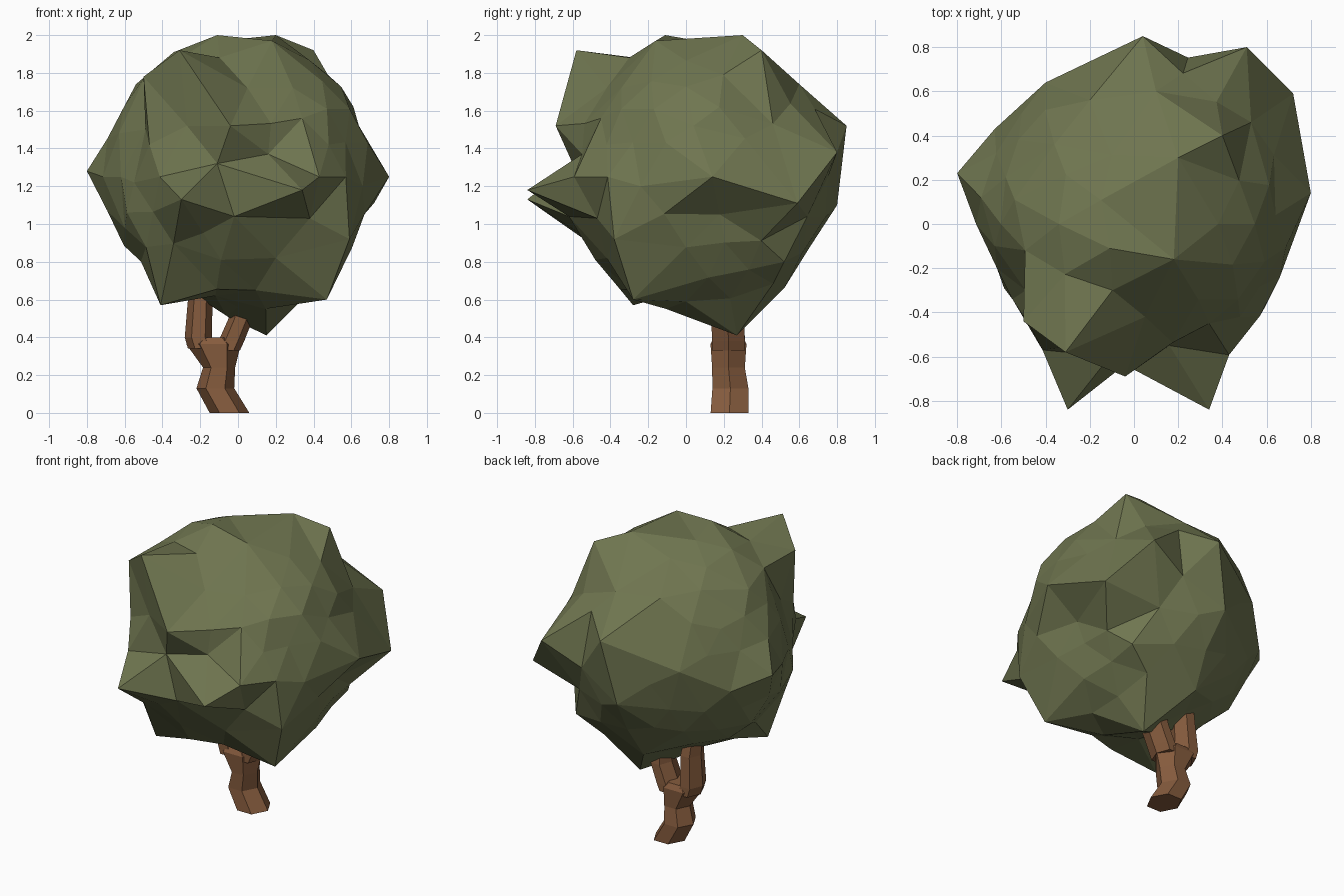
import bpy, bmesh, math, random
from mathutils import Vector

if "Cube" in bpy.data.objects:
    bpy.data.objects.remove(bpy.data.objects["Cube"])

random.seed(4)


def material(name, rgb):
    m = bpy.data.materials.new(name)
    m.diffuse_color = (*rgb, 1)
    m.use_nodes = True
    m.node_tree.nodes["Principled BSDF"].inputs["Base Color"].default_value = m.diffuse_color
    return m


def finish(bm, name, mat):
    bmesh.ops.recalc_face_normals(bm, faces=bm.faces[:])
    me = bpy.data.meshes.new(name)
    bm.to_mesh(me)
    bm.free()
    me.materials.append(mat)
    ob = bpy.data.objects.new(name, me)
    bpy.context.collection.objects.link(ob)
    return ob


leaf = material("leaf green", (0.16, 0.18, 0.08))
bark = material("bark brown", (0.24, 0.107, 0.048))

# Crown: spikes and dents that shape the faceted ball
CENTRE = Vector((0, 0, 1.25))
FEATURES = [Vector(p) for p in (
    (-.31, -.58, 1.92), (-.30, -.84, 1.13), (.34, -.84, 1.18), (.15, .27, .41),
    (-.41, -.28, .57), (.47, -.28, .60), (.80, .14, 1.25), (-.80, .23, 1.28),
    (.51, .80, 1.38), (.72, .59, 1.11), (.04, .85, 1.52), (-.50, -.44, 1.78),
    (-.04, -.69, 1.52), (-.11, -.11, 2.0), (.20, .30, 2.0), (.40, .40, 1.92),
    (.18, -.16, 1.97), (-.11, -.60, 1.32), (.05, -.42, 1.72), (.34, -.45, 1.56),
    (.16, -.55, 1.37), (-.02, -.62, 1.04), (-.09, -.48, .81), (.59, -.38, .92),
    (.66, -.24, 1.20), (.53, .46, 1.53), (.45, .52, .80), (-.05, .80, 1.10),
    (-.63, .43, 1.20), (-.40, .64, 1.35), (-.60, -.14, .98), (-.05, .52, .66),
    (.60, .18, 1.05), (-.12, -.10, .62), (-.15, .30, .64), (.20, -.42, .82),
    (-.36, .36, 1.78), (.64, .04, 1.52), (-.20, .56, 1.76), (-.34, 0, 1.91),
    (-.54, .11, 1.74), (-.63, -.10, 1.48), (-.27, -.55, 1.52),
    (-.49, -.30, 1.50), (.48, -.42, 1.42), (-.55, -.34, 1.22),
    (.10, .60, 1.74), (.38, -.47, 1.03))]


def build_crown():
    dirs = [(p - CENTRE).normalized() for p in FEATURES]
    radii = [(p - CENTRE).length for p in FEATURES]
    # features plus evenly spread fill points, skinned on a unit ball
    ball = bmesh.new()
    bmesh.ops.create_icosphere(ball, subdivisions=3, radius=1)
    fill = [v.co.copy() for v in ball.verts
            if min((v.co - d).length for d in dirs) >= 0.22]
    ball.free()
    bm = bmesh.new()
    for co in dirs + fill:
        bm.verts.new(co)
    bmesh.ops.convex_hull(bm, input=bm.verts[:])
    # push each vertex out to the radius blended from nearby features
    for v in bm.verts:
        dist = [(v.co - d).length for d in dirs]
        if min(dist) < 1e-4:
            r = radii[dist.index(min(dist))]
        else:
            w = [1 / d ** 3 for d in dist]
            base = 0.69 + 0.05 * min(v.co.y, 0.4)
            r = (sum(a * b for a, b in zip(w, radii)) + 90 * base) / (sum(w) + 90)
            r += random.uniform(-0.03, 0.02)
        v.co = CENTRE + v.co.normalized() * r
        v.co.z = min(v.co.z, 2.0)
    return finish(bm, "leaf_crown", leaf)


# Trunk and branches: six-sided tubes through (x, y, z, rx, ry) rings
def tube(name, rings, sides=6):
    bm = bmesh.new()
    loops = []
    for x, y, z, rx, ry in rings:
        loops.append([bm.verts.new((x + rx * math.cos(math.tau * i / sides),
                                    y + ry * math.sin(math.tau * i / sides), z))
                      for i in range(sides)])
    for a, b in zip(loops, loops[1:]):
        for i in range(sides):
            j = (i + 1) % sides
            bm.faces.new((a[i], a[j], b[j], b[i]))
    bm.faces.new(loops[0][::-1])
    bm.faces.new(loops[-1])
    return finish(bm, name, bark)


build_crown()
tube("trunk", [(-.045, .23, 0, .105, .115), (-.12, .235, .13, .10, .11),
               (-.10, .225, .24, .085, .10), (-.13, .225, .365, .145, .11),
               (-.13, .225, .40, .09, .09)])
tube("left_branch", [(-.19, .225, .34, .075, .10), (-.21, .225, .40, .072, .10),
                     (-.20, .22, .60, .065, .09), (-.22, .2, .85, .05, .06)])
tube("right_branch", [(-.055, .225, .33, .065, .10), (-.035, .225, .38, .068, .10),
                      (.015, .22, .50, .065, .10), (.05, .2, .85, .05, .06)])
